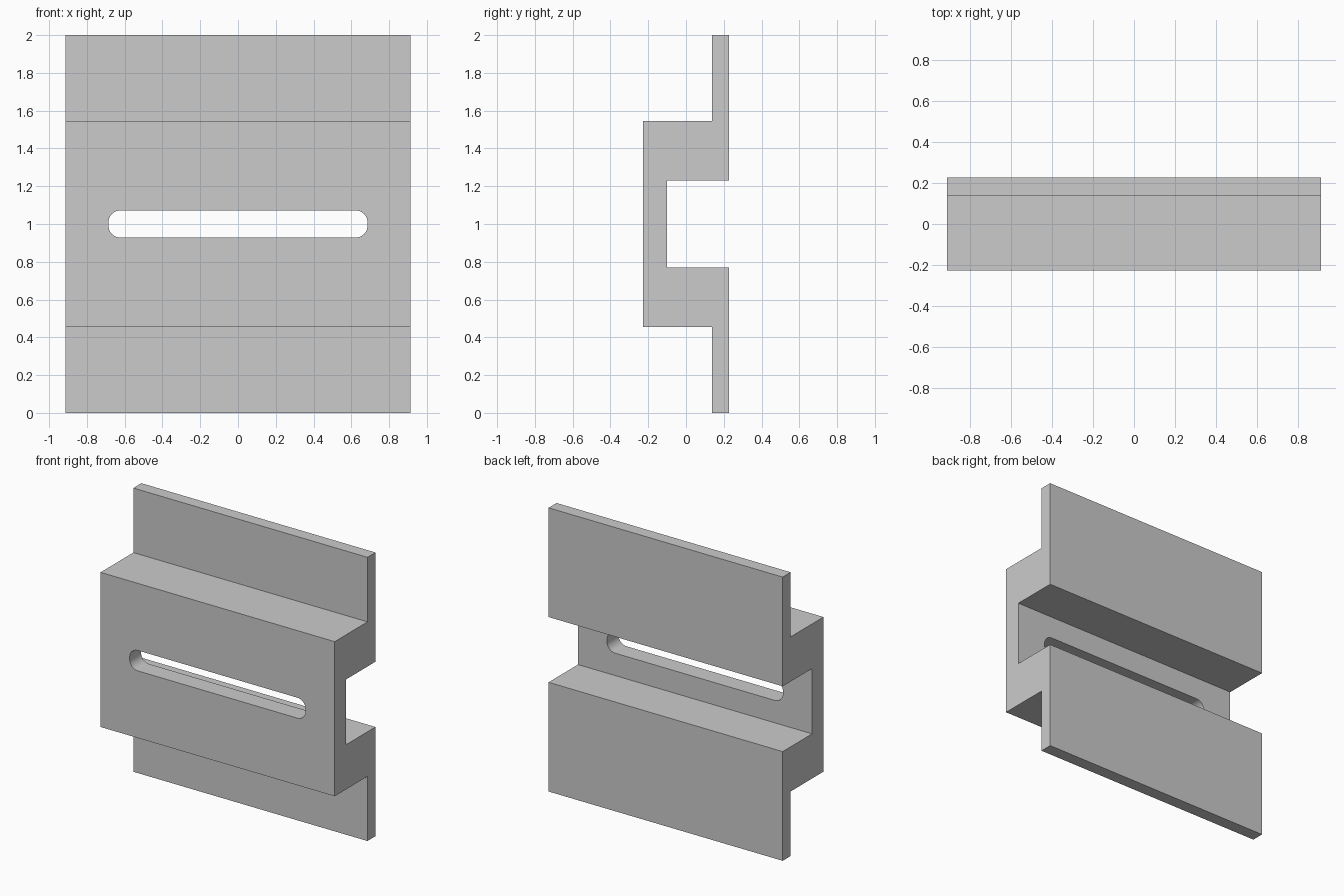
import bpy, bmesh
from math import sin, cos, pi, radians
from mathutils import Vector

if "Cube" in bpy.data.objects:
    bpy.data.objects.remove(bpy.data.objects["Cube"])


def prism(name, points, direction):
    """Extrude a closed outline along a direction."""
    bm = bmesh.new()
    face = bm.faces.new([bm.verts.new(p) for p in points])
    ext = bmesh.ops.extrude_face_region(bm, geom=[face], use_keep_orig=True)
    verts = [v for v in ext["geom"] if isinstance(v, bmesh.types.BMVert)]
    bmesh.ops.translate(bm, verts=verts, vec=Vector(direction))
    bmesh.ops.recalc_face_normals(bm, faces=bm.faces)
    mesh = bpy.data.meshes.new(name)
    bm.to_mesh(mesh)
    bm.free()
    obj = bpy.data.objects.new(name, mesh)
    bpy.context.collection.objects.link(obj)
    return obj


# Bracket: half of the hat-shaped section (y, height from middle), mirrored
W = 0.913
half = [(-0.227, 0.545), (0.138, 0.545), (0.138, 1.0),
        (0.227, 1.0), (0.227, 0.23), (-0.1, 0.23)]
section = half + [(y, -h) for y, h in reversed(half)]
bracket = prism("slotted_bracket", [(-W, y, 1 + h) for y, h in section], (2 * W, 0, 0))

# Slot: rounded rectangle cut through the front wall
SX, SZ, R, STEPS = 0.686, 0.072, 0.064, 10
slot = []
for q, (sx, sz) in enumerate([(1, 1), (-1, 1), (-1, -1), (1, -1)]):
    for i in range(STEPS + 1):
        a = (q + i / STEPS) * pi / 2
        slot.append((sx * (SX - R) + R * cos(a), -0.3, 1 + sz * (SZ - R) + R * sin(a)))
cutter = prism("slot_cutter", slot, (0, 0.3, 0))
cutter.hide_render = True

cut = bracket.modifiers.new("slot", "BOOLEAN")
cut.operation = "DIFFERENCE"
cut.solver = "EXACT"
cut.object = cutter

# Apply the cut, then smooth only the slot's rounded ends
bpy.context.view_layer.objects.active = bracket
bracket.select_set(True)
bpy.ops.object.modifier_apply(modifier=cut.name)
bpy.data.objects.remove(cutter)
bpy.ops.object.shade_smooth_by_angle(angle=radians(30))
